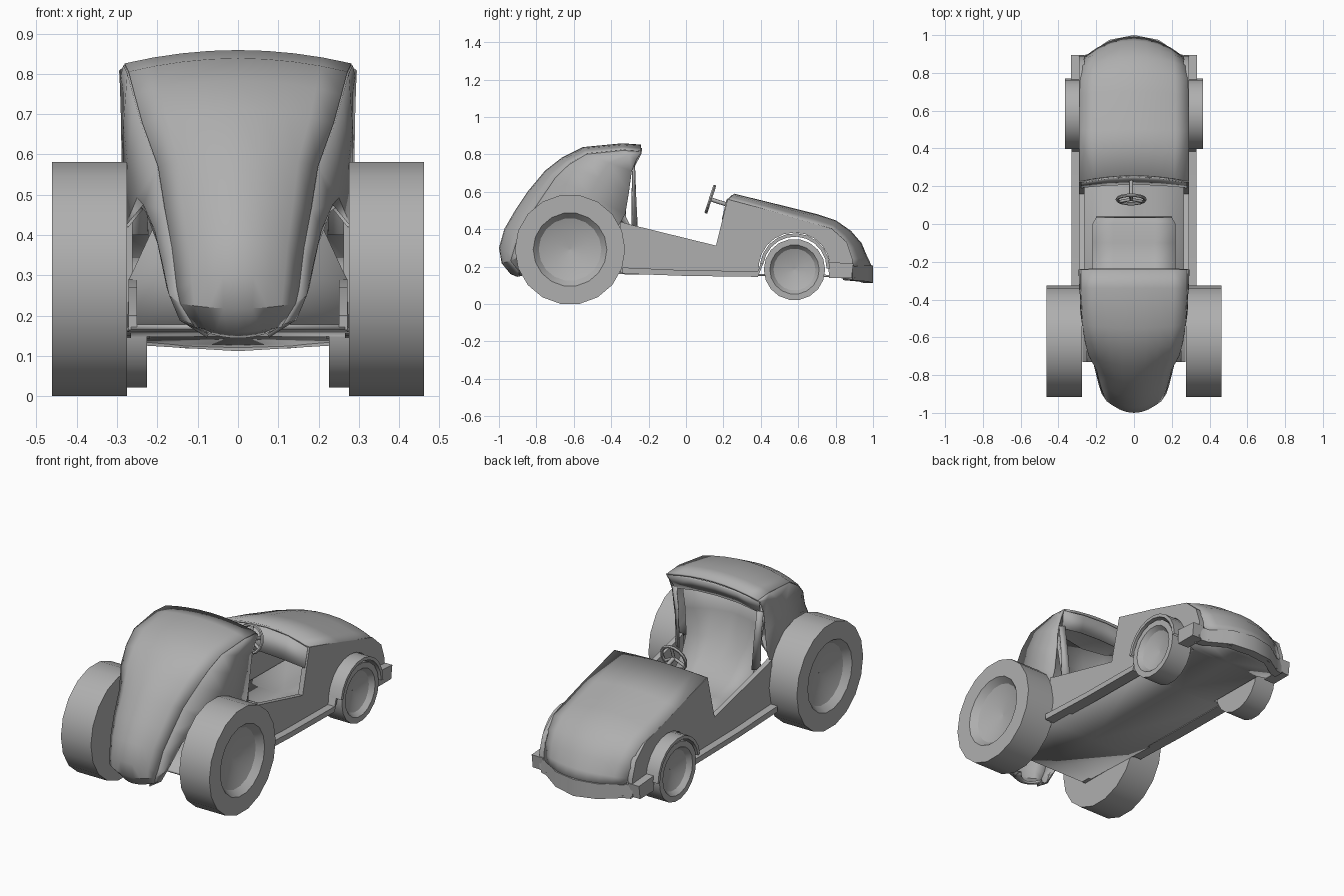
import bpy, bmesh, math
from mathutils import Vector

if "Cube" in bpy.data.objects:
    bpy.data.objects.remove(bpy.data.objects["Cube"])

# one mid-grey finish for every part
grey = bpy.data.materials.new("grey")
grey.diffuse_color = (.43, .43, .43, 1)
grey.use_nodes = True
grey.node_tree.nodes["Principled BSDF"].inputs["Base Color"].default_value = grey.diffuse_color


def finish(ob, thick=0, mirror=False, angle=30, offset=0):
    ob.data.materials.append(grey)
    if mirror:
        m = ob.modifiers.new("mirror", 'MIRROR')
        m.merge_threshold = 0.002
    if thick:
        s = ob.modifiers.new("thickness", 'SOLIDIFY')
        s.thickness, s.offset = thick, offset
    bpy.ops.object.select_all(action='DESELECT')
    ob.select_set(True)
    bpy.context.view_layer.objects.active = ob
    bpy.ops.object.shade_smooth_by_angle(angle=math.radians(angle))
    return ob


def mesh(name, verts, faces, **kw):
    me = bpy.data.meshes.new(name)
    me.from_pydata(verts, [], faces)
    bm = bmesh.new()
    bm.from_mesh(me)
    bmesh.ops.recalc_face_normals(bm, faces=bm.faces)
    bm.to_mesh(me)
    bm.free()
    ob = bpy.data.objects.new(name, me)
    bpy.context.collection.objects.link(ob)
    return finish(ob, **kw)


def loft(name, rows, closed=False, **kw):
    n = len(rows[0])
    faces = []
    for i in range(len(rows) - 1):
        for j in range(n if closed else n - 1):
            k = (j + 1) % n
            faces.append((i*n + j, i*n + k, i*n + n + k, i*n + n + j))
    return mesh(name, [p for r in rows for p in r], faces, **kw)


def extrude(name, profile, x0, x1, **kw):
    n = len(profile)
    verts = [(x, y, z) for x in (x0, x1) for y, z in profile]
    faces = [tuple(range(n)), tuple(range(n, 2*n))]
    faces += [(i, (i + 1) % n, n + (i + 1) % n, n + i) for i in range(n)]
    return mesh(name, verts, faces, **kw)


def arc(cy, cz, r, a0, a1, n):
    return [(cy + r*math.cos(math.radians(a0 + (a1 - a0)*i/n)),
             cz + r*math.sin(math.radians(a0 + (a1 - a0)*i/n))) for i in range(n + 1)]


# wheels: lathed tyre with dished hub, closed inside
def wheel(name, y, z, r, hub, x0, x1, sides, depth):
    prof = [(x0, 0.001), (x0, r), (x1, r), (x1, hub), (x1 - depth*.5, hub*.85),
            (x1 - depth*.85, hub*.5), (x1 - depth, 0.001)]
    rows = []
    for px, pr in prof:
        rows.append([(px, y + pr*math.cos(2*math.pi*i/sides),
                      z + pr*math.sin(2*math.pi*i/sides)) for i in range(sides)])
    loft(name, rows, closed=True, mirror=True)


wheel("rear_wheels", -.62, .291, .295, .197, .275, .462, 18, .07)
wheel("front_wheels", .58, .184, .164, .132, .226, .355, 18, .05)

# rear canopy: crowned spine strip plus side sheets out to the door edge
spine = [(-.24, .846, .28), (-.34, .853, .28), (-.55, .833, .27), (-.66, .778, .255),
         (-.75, .708, .235), (-.84, .60, .195), (-.91, .495, .178), (-.965, .40, .16),
         (-.994, .30, .148), (-.98, .22, .14), (-.935, .165, .105), (-.90, .15, .07)]
rows = []
for i, (y, z, w) in enumerate(spine):
    back = .07*min(1, max(0, (i - 1)/4))
    dz = .033
    if i > 8:
        dz, back = -.012, .045
    rows.append([(w*t, y + back*t*t, z - dz*t*t) for t in (0, .25, .5, .75, 1)])
crease = [r[-1] for r in rows]
loft("canopy_top", rows, mirror=True, thick=.012)
edge = [(.29, -.242, .807), (.288, -.265, .77), (.286, -.29, .71), (.284, -.305, .60),
        (.282, -.325, .48), (.276, -.36, .42), (.262, -.47, .49), (.225, -.64, .46),
        (.195, -.78, .38), (.172, -.86, .27), (.14, -.89, .19), (.075, -.895, .15)]
rows = []
for i, (c, e) in enumerate(zip(crease, edge)):
    c, e = Vector(c), Vector(e)
    mid = c.lerp(e, .5)
    mid.x += .002 if i < 3 else .01
    rows.append([c, mid, e])
loft("canopy_sides", rows, mirror=True, thick=.01)

# sloping rim under the roof edge
loft("canopy_rim", [[(0, -.24, .835), (.15, -.24, .827), (.286, -.242, .807)],
                    [(0, -.285, .75), (.13, -.285, .745), (.262, -.285, .725)]],
     mirror=True, thick=.01)
# slim door posts, leaving an open slot behind them
loft("door_posts", [[(.284, -.284, .73), (.25, -.275, .74)],
                    [(.268, -.288, .60), (.236, -.27, .60)],
                    [(.262, -.288, .40), (.225, -.26, .40)]], mirror=True, thick=.006)

# concave seat back, flowing down to the cushion
rows = []
for y, z, w, dip in [(-.335, .76, .262, .10), (-.335, .60, .24, .09), (-.325, .46, .225, .05),
                     (-.28, .37, .22, .02), (-.22, .305, .22, 0), (-.10, .275, .22, 0),
                     (0, .28, .22, 0), (.03, .265, .2, 0), (.035, .18, .2, 0)]:
    rows.append([(w*t, y - dip*(1 - t*t), z) for t in (-1, -.5, 0, .5, 1)])
loft("seat", rows, thick=.012, angle=50)
loft("seat_bulkhead", [[(.0, -.385, .46), (.2, -.345, .44)], [(0, -.36, .3), (.27, -.345, .29)],
                       [(0, -.345, .17), (.275, -.345, .17)]], mirror=True, thick=.01)

# floor pan
loft("floor_pan", [[(0, y, z), (w, y, z)] for y, z, w in
                   [(-.73, .172, .265), (-.34, .165, .275), (.38, .155, .29),
                    (.40, .155, .22), (.76, .15, .22), (.78, .15, .27),
                    (.90, .135, .24), (.96, .125, .13)]], mirror=True, thick=.012, angle=60)
extrude("rear_chassis_rails", [(-.73, .165), (-.73, .2), (-.6, .27), (-.34, .29), (-.34, .165)],
        .25, .272, mirror=True)

# body sides with door cut and wheel arch
side = [(-.35, .165), (-.35, .44), (-.30, .425), (.16, .312), (.222, .56), (.5, .485), (.78, .402),
        (.86, .33), (.89, .24), (.89, .14)]
side += arc(.58, .19, .192, -10, 190, 12)
extrude("body_sides", side, .262, .29, mirror=True)

# dashboard under the cowl edge
loft("dashboard", [[(0, .25, .583), (.14, .243, .576), (.28, .22, .555)],
                   [(0, .212, .46), (.14, .207, .455), (.28, .195, .45)]], mirror=True, thick=.008)

# hood: crowned loft running into the rounded nose
hood = [(.255, .225, .585, .555, .286), (.50, .49, .525, .483, .29), (.70, .68, .475, .426, .29),
        (.80, .775, .442, .397, .287), (.88, .83, .386, .345, .282), (.935, .865, .322, .29, .272),
        (.965, .88, .25, .235, .26), (.987, .89, .205, .20, .25)]
rows = [[(w*t, yc + (ye - yc)*t*t, zc + (ze - zc)*t**2) for t in (0, .25, .5, .75, 1)]
        for yc, ye, zc, ze, w in hood]
loft("hood", rows, mirror=True, thick=.01)

# front bumper band and its side ends
path = [(0, 1.0), (.13, .975), (.24, .90), (.28, .89)]
rows = [[(x, y - .05, .205), (x, y, .205), (x, y, .112 + .06*x), (x, y - .05, .112 + .06*x)]
        for x, y in path]
loft("front_bumper", rows, closed=True, mirror=True)
extrude("bumper_ends", [(.765, .14), (.885, .14), (.895, .215), (.76, .225)], .265, .334, mirror=True)

# front fender arches
rows = []
for (y0, z0), (y1, z1) in zip(arc(.582, .19, .17, 0, 172, 10), arc(.582, .19, .188, 0, 172, 10)):
    rows.append([(.27, y0, z0), (.365, y0, z0), (.365, y1, z1), (.27, y1, z1)])
loft("front_fenders", rows, closed=True, mirror=True)

# running boards
extrude("running_boards", [(-.34, .162), (-.34, .195), (0, .18), (.385, .175), (.40, .22), (.415, .22),
                           (.385, .145), (0, .15)], .265, .332, mirror=True)


# steering wheel, spokes and column
def rod(name, a, b, r):
    a, b = Vector(a), Vector(b)
    bpy.ops.mesh.primitive_cylinder_add(vertices=8, radius=r, depth=(b - a).length,
                                        location=(a + b)/2,
                                        rotation=(b - a).to_track_quat('Z', 'Y').to_euler())
    bpy.context.object.name = name
    finish(bpy.context.object, angle=50)


centre = Vector((-.015, .13, .56))
axis = Vector((0, .93, -.3)).normalized()
rot = axis.to_track_quat('Z', 'Y')
bpy.ops.mesh.primitive_torus_add(major_segments=14, minor_segments=6, major_radius=.074,
                                 minor_radius=.009, location=centre, rotation=rot.to_euler())
bpy.context.object.name = "steering_wheel"
finish(bpy.context.object, angle=40)
for i in range(3):
    a = math.radians(90 + 120*i)
    rod("steering_spoke", centre, centre + rot @ Vector((.072*math.cos(a), .072*math.sin(a), 0)), .008)
rod("steering_column", centre, centre + axis*.12, .011)
